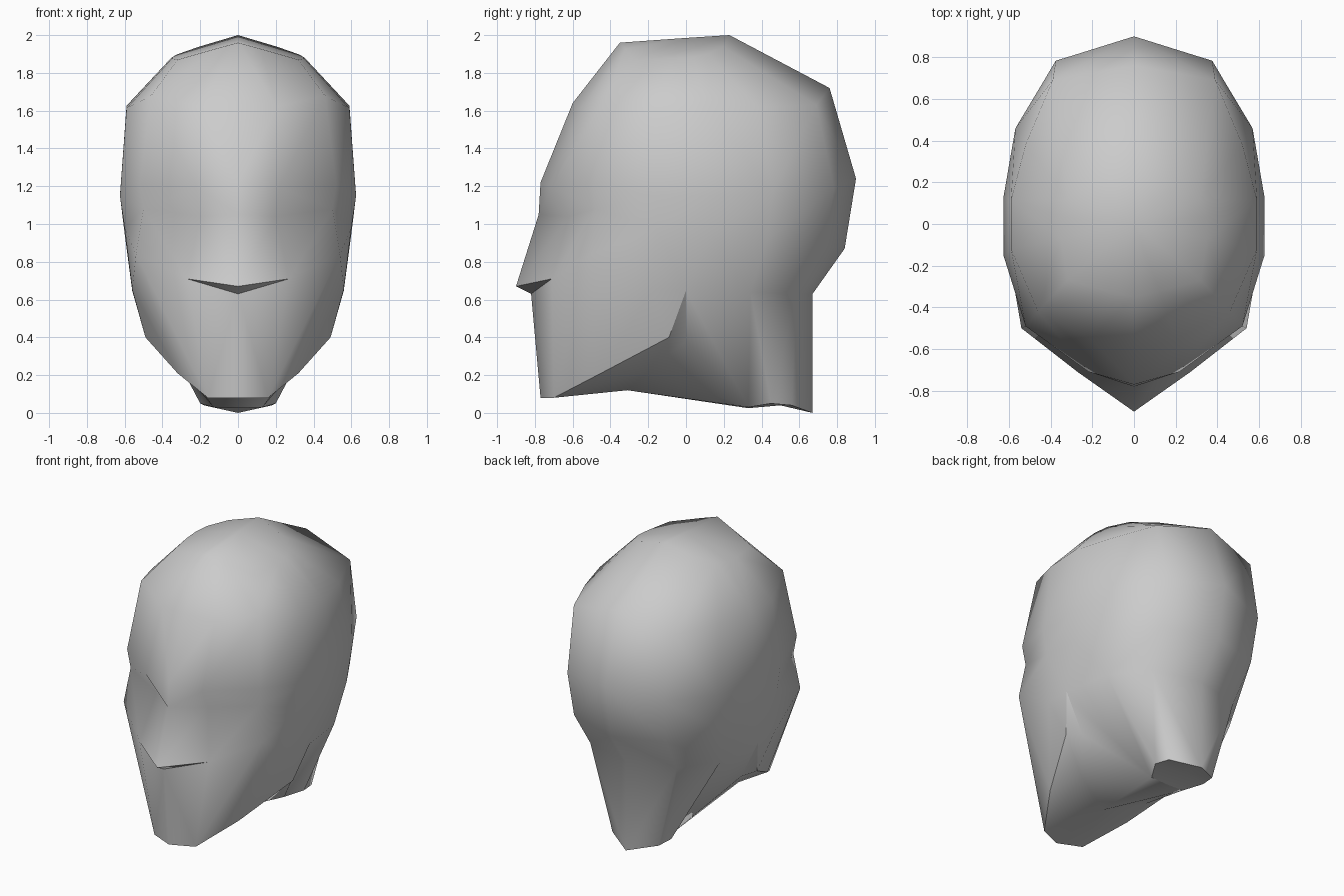
import bpy
import bmesh
from mathutils import Vector

cube = bpy.data.objects.get("Cube")
if cube:
    bpy.data.objects.remove(cube, do_unlink=True)

# Plain grey clay
clay = bpy.data.materials.new("grey_clay")
clay.use_nodes = True
colour = (0.6, 0.6, 0.6, 1)
clay.diffuse_color = colour
clay.node_tree.nodes["Principled BSDF"].inputs["Base Color"].default_value = colour

bm = bmesh.new()
CENTRE = Vector((0, 0, 1))


def vert(x, y, z):
    return bm.verts.new(Vector((x, y, z)))


def face(*verts):
    bm.faces.new(verts)


# Unit outline of half a skull ring, from the front centre to the back centre
OUTLINE = [(0, -1), (.35, -.92), (.84, -.64), (1, -.2), (1, .15), (.91, .51), (.6, .87), (0, 1)]


def ring(width, front, back, side_drop=0.0):
    """Half ring through a front and a back (y, z)."""
    verts = []
    for ux, uy in OUTLINE:
        y = uy * (back[0] if uy > 0 else -front[0])
        z = front[1] + (back[1] - front[1]) * (uy + 1) / 2 - side_drop * ux
        verts.append(vert(width * ux, y, z))
    return verts


def reach(a, b):
    return ((a.co + b.co) / 2 - CENTRE).length


def bridge(upper, lower):
    """Join two rings, folding each quad along its outer diagonal."""
    for a, b, c, d in zip(upper, lower, lower[1:], upper[1:]):
        if reach(a, c) > reach(b, d):
            face(a, b, c)
            face(a, c, d)
        else:
            face(a, b, d)
            face(b, c, d)


def crease(path):
    for a, b in zip(path, path[1:]):
        bm.edges.get((a, b)).smooth = False


# Skull rings: crown, forehead, brow, eyes, nose and cheeks
crown = ring(.35, (-.35, 1.96), (.23, 2.0), side_drop=.1)
forehead = ring(.59, (-.6, 1.64), (.76, 1.72), side_drop=.06)
brow = ring(.625, (-.77, 1.22), (.9, 1.24), side_drop=.08)
eyes = ring(.6, (-.78, 1.05), (.84, .87))
cheeks = ring(.56, (-.9, .67), (.67, .63))

# Rounder temples and back of the skull
crown[2].co = (.32, -.27, 1.87)
forehead[2].co = (.46, -.42, 1.68)
forehead[5].co = (.52, .38, 1.62)
forehead[6].co = (.39, .69, 1.63)

# Hollow eye sockets, flat cheeks and the ear corner
brow[2].co = (.52, -.49, 1.21)
eyes[1].co = (.2, -.62, 1.04)
eyes[2].co = (.5, -.48, 1.08)
cheeks[1].co = (.27, -.71, .71)
cheeks[2].co = (.54, -.5, .84)
cheeks[4].co.y = 0

rings = [crown, forehead, brow, eyes, cheeks]
for upper, lower in zip(rings, rings[1:]):
    bridge(upper, lower)

# Crown cap
top = vert(0, 0, 1.985)
for a, b in zip(crown, crown[1:]):
    face(top, a, b)

# Underside of the nose and the jaw
lip = vert(0, -.82, .63)
face(cheeks[0], lip, cheeks[1])
jaw = [vert(0, -.77, .08), vert(.16, -.7, .08), vert(.32, -.45, .21), vert(.49, -.09, .4)]
bridge([lip] + cheeks[1:4], jaw)
ear = cheeks[4]
face(cheeks[3], jaw[3], ear)

# Neck tapering from the ear and nape to a small base
base = [vert(.13, .33, .03), vert(.2, .45, .05), vert(.18, .56, .04), vert(0, .67, 0)]
bridge(cheeks[4:], base)

# Throat and recessed inner side of the jaw
throat = vert(0, -.31, .12)
under_jaw = vert(.27, -.2, .22)
inner = vert(.43, 0, .38)
base_front = vert(0, .33, .025)
face(throat, jaw[1], jaw[0])
face(throat, under_jaw, jaw[1])
face(under_jaw, jaw[2], jaw[1])
face(under_jaw, inner, jaw[3], jaw[2])
face(jaw[3], inner, ear)
face(ear, inner, base[0])
face(inner, under_jaw, base[0])
face(throat, base_front, base[0], under_jaw)

# Neck base
base_mid = vert(0, .5, .04)
face(base_front, base_mid, base[1], base[0])
face(base_mid, base[3], base[2], base[1])

# Crisp nose underside, jaw line, ear corner and neck base
crease([cheeks[0], cheeks[1], lip])
crease(jaw + [ear, inner])
crease([base_front] + base)

# Mirror the half into a whole head
bmesh.ops.mirror(bm, geom=bm.verts[:] + bm.edges[:] + bm.faces[:], axis='X', merge_dist=.001)
bmesh.ops.remove_doubles(bm, verts=bm.verts[:], dist=.001)
bmesh.ops.recalc_face_normals(bm, faces=bm.faces[:])

mesh = bpy.data.meshes.new("head")
bm.to_mesh(mesh)
bm.free()
mesh.materials.append(clay)
head = bpy.data.objects.new("head", mesh)
bpy.context.collection.objects.link(head)
bpy.ops.object.select_all(action='DESELECT')
head.select_set(True)
bpy.context.view_layer.objects.active = head
bpy.ops.object.shade_smooth_by_angle(angle=1.5, keep_sharp_edges=True)
